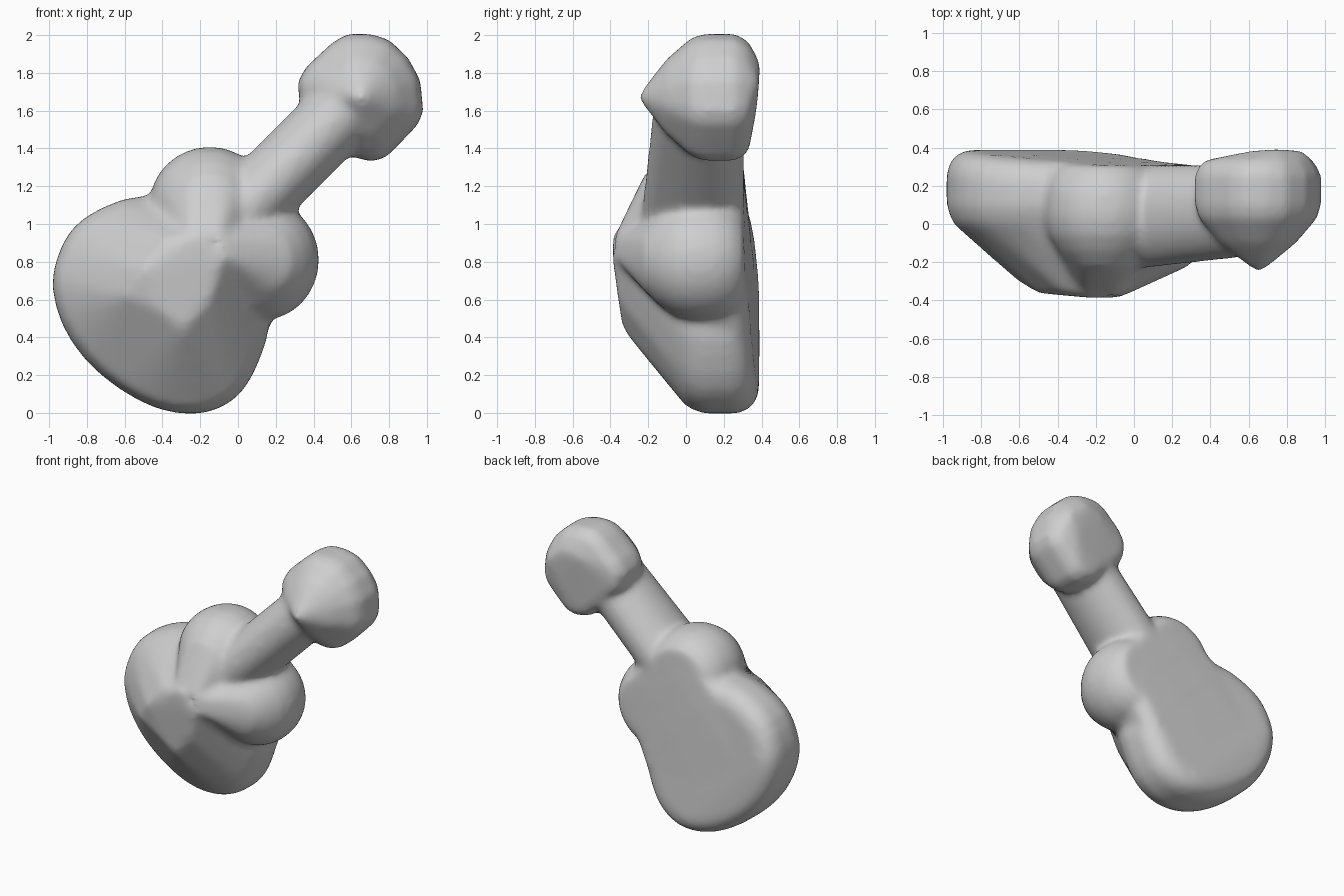
import bpy, bmesh, math

if "Cube" in bpy.data.objects:
    bpy.data.objects.remove(bpy.data.objects["Cube"])

clay = bpy.data.materials.new("grey clay")
clay.diffuse_color = (0.62, 0.62, 0.62, 1)
clay.use_nodes = True
clay.node_tree.nodes["Principled BSDF"].inputs["Base Color"].default_value = clay.diffuse_color


def back_depth(x, z):
    """Back plane of the body: deepest at the tail, shallower near the neck."""
    t = min(max((x + z + 0.2) / 1.2, 0), 1)
    return 0.388 - 0.083 * t


def circle(cx, cz, rx, rz, n=28):
    return [(cx + rx * math.cos(2 * math.pi * i / n),
             cz + rz * math.sin(2 * math.pi * i / n)) for i in range(n)]


def rounded(outline):
    """Soften an outline by adding a curved midpoint on each edge."""
    out = []
    n = len(outline)
    for i in range(n):
        a, b, c, d = (outline[(i + k) % n] for k in (-1, 0, 1, 2))
        out += [b, tuple((9 * (b[k] + c[k]) - a[k] - d[k]) / 16 for k in (0, 1))]
    return out


def add_hull(bm, points):
    """Add one closed convex lump."""
    verts = [bm.verts.new(p) for p in points]
    res = bmesh.ops.convex_hull(bm, input=verts)
    loose = {v for v in res["geom_interior"] + res["geom_unused"]
             if isinstance(v, bmesh.types.BMVert) and not v.link_faces}
    bmesh.ops.delete(bm, geom=list(loose), context='VERTS')


def lump(bm, outline, centre, layers, extra=(), back=()):
    """Hull of the outline scaled at several depths; back = (offset, scale) layers on the back plane."""
    cx, cz = centre
    pts = list(extra)
    for on_back, rows in ((False, layers), (True, back)):
        for y, s in rows:
            for px, pz in outline:
                x, z = cx + (px - cx) * s, cz + (pz - cz) * s
                pts.append((x, back_depth(x, z) - y if on_back else y, z))
    add_hull(bm, pts)


bm = bmesh.new()

# lower bout of the body, with a sloping front ridge
bout = [(-0.47, 1.15), (-0.72, 1.085), (-0.88, 0.97), (-0.96, 0.81), (-0.98, 0.66),
        (-0.93, 0.47), (-0.81, 0.285), (-0.63, 0.13), (-0.43, 0.025), (-0.24, -0.005),
        (-0.09, 0.03), (0.03, 0.125), (0.12, 0.3), (0.165, 0.5), (0.08, 0.75), (-0.15, 1.05)]
lump(bm, rounded(bout), (-0.4, 0.6), [(0.0, 0.935), (0.05, 0.975), (0.1, 1)],
     [(-0.5, -0.365, 0.76), (-0.29, -0.335, 0.44), (-0.08, -0.39, 0.82),
      (-0.2, -0.39, 0.95), (-0.6, -0.305, 0.62), (-0.42, -0.345, 0.56), (-0.38, -0.35, 0.92),
      (-0.15, -0.36, 0.6)],
     [(0.12, 1), (0.06, 0.965), (0.02, 0.9), (0.0, 0.8)])

# upper left and right waist lobes
lobe_layers = [(-0.22, 0.52), (-0.14, 0.76), (-0.06, 0.92), (0.02, 0.99), (0.08, 1)]
lobe_back = [(0.14, 0.97), (0.06, 0.87), (0.0, 0.7)]
lump(bm, circle(-0.15, 1.1, 0.32, 0.31), (-0.15, 1.1), lobe_layers,
     [(-0.26, -0.37, 0.94), (-0.1, -0.385, 0.92)], lobe_back)
lump(bm, circle(0.13, 0.81, 0.3, 0.32), (0.13, 0.81), lobe_layers,
     [(-0.06, -0.38, 0.82), (-0.1, -0.385, 0.92)], lobe_back)

# waist core bridging bout and lobes, flush with the back
waist = [(-0.55, 1.1), (-0.3, 1.3), (-0.1, 1.36), (0.06, 1.3), (0.28, 1.08), (0.36, 0.9),
         (0.3, 0.65), (0.12, 0.3), (-0.4, 0.3), (-0.8, 0.6)]
lump(bm, waist, (-0.15, 0.85), [(0.0, 0.8), (0.14, 0.93)], (), [(0.06, 0.94), (0.0, 0.82)])

# neck: rounded bar running diagonally up to the head
neck = []
for cx, cz, front in ((-0.12, 0.92, -0.25), (0.1, 1.14, -0.205), (0.6, 1.64, -0.17)):
    for i in range(24):
        a = 2 * math.pi * i / 24
        u = math.cos(a) * 0.192 / math.sqrt(2)
        neck.append((cx - u, (front + 0.31) / 2 + (0.31 - front) / 2 * math.sin(a), cz + u))
add_hull(bm, neck)

# head: round block with a pointed front
head = [(0.33, 1.63), (0.315, 1.75), (0.36, 1.83), (0.46, 1.91), (0.5, 1.96), (0.58, 2.006),
        (0.7, 2.006), (0.8, 1.975), (0.9, 1.88), (0.965, 1.76), (0.98, 1.6), (0.955, 1.53),
        (0.86, 1.43), (0.78, 1.35), (0.7, 1.33), (0.6, 1.36)]
lump(bm, head, (0.65, 1.68), [(-0.1, 0.6), (0.03, 0.94), (0.1, 1), (0.26, 1), (0.33, 0.88)],
     [(0.65, -0.265, 1.67), (0.62, 0.385, 1.83), (0.75, 0.395, 1.85), (0.88, 0.385, 1.75),
      (0.82, 0.375, 1.6), (0.5, 0.35, 1.75), (0.7, 0.34, 1.45)])

mesh = bpy.data.meshes.new("guitar_shape")
bm.to_mesh(mesh)
bm.free()
mesh.materials.append(clay)
guitar = bpy.data.objects.new("guitar_shape", mesh)
bpy.context.collection.objects.link(guitar)

# fuse the lumps into one softly blended skin
fuse = guitar.modifiers.new("fuse", 'REMESH')
fuse.mode = 'VOXEL'
fuse.voxel_size = 0.02
fuse.use_smooth_shade = True
soften = guitar.modifiers.new("soften", 'SMOOTH')
soften.factor = 0.5
soften.iterations = 18
